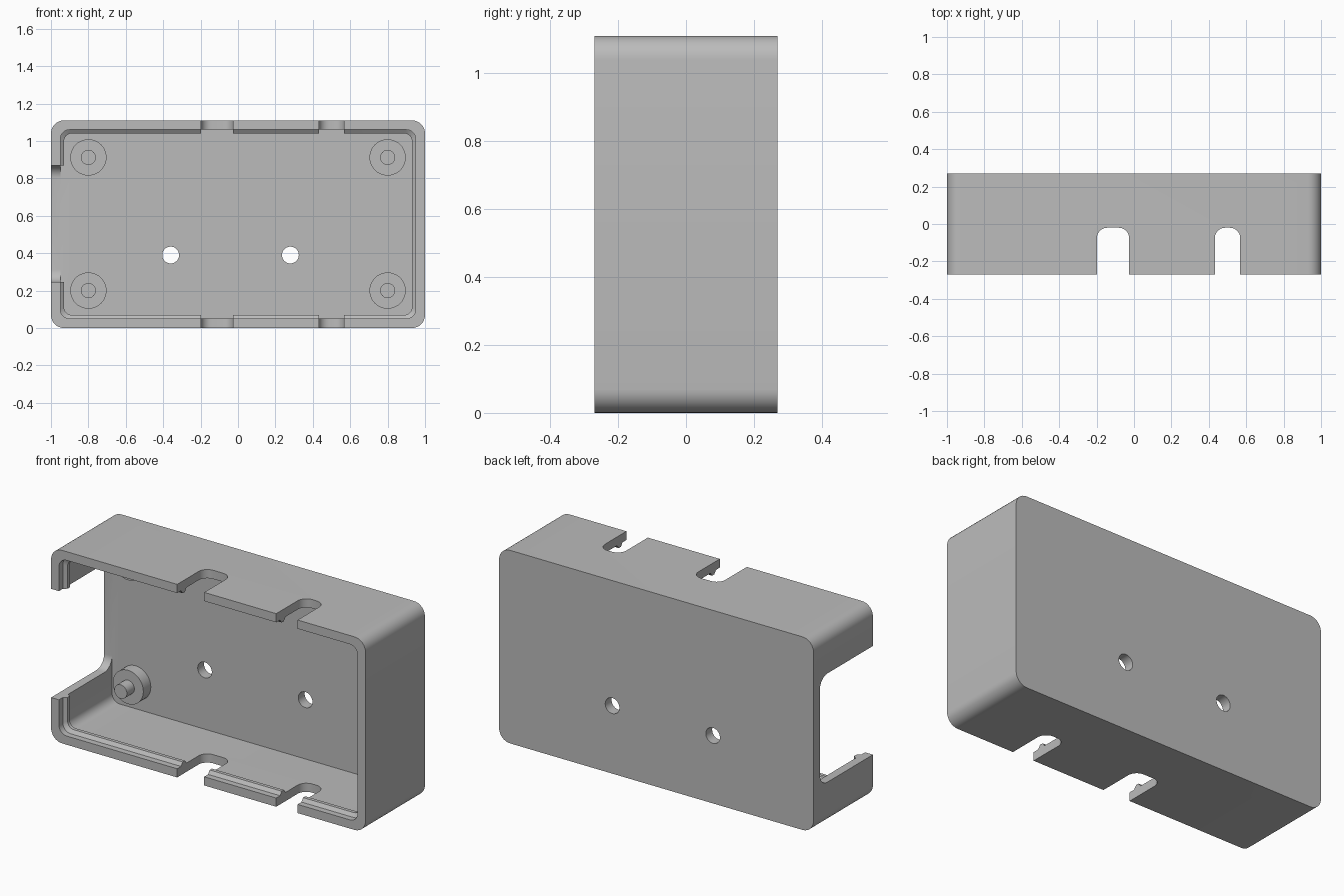
import bpy, bmesh, math
from mathutils import Matrix, Vector

if "Cube" in bpy.data.objects:
    bpy.data.objects.remove(bpy.data.objects["Cube"], do_unlink=True)

WIDTH, DEPTH, HEIGHT = 2.0, 0.54, 1.11
FRONT, BACK, FLOOR = -DEPTH / 2, DEPTH / 2, 0.212

grey = bpy.data.materials.new("plain grey")
grey.use_nodes = True
colour = (0.5, 0.5, 0.5, 1)
grey.diffuse_color = colour
grey.node_tree.nodes["Principled BSDF"].inputs["Base Color"].default_value = colour


def rounded_rect(a0, a1, b0, b1, r, steps=8):
    """Outline of a rounded rectangle as (a, b) pairs."""
    points = []
    corners = [(a1 - r, b1 - r), (a0 + r, b1 - r), (a0 + r, b0 + r), (a1 - r, b0 + r)]
    for i, (ca, cb) in enumerate(corners):
        for s in range(steps + 1):
            t = math.pi / 2 * (i + s / steps)
            points.append((ca + r * math.cos(t), cb + r * math.sin(t)))
    return points


def loft(name, rings):
    """Join equal rings of points into a closed solid."""
    bm = bmesh.new()
    loops = [[bm.verts.new(p) for p in ring] for ring in rings]
    n = len(loops[0])
    for lower, upper in zip(loops, loops[1:]):
        for i in range(n):
            j = (i + 1) % n
            bm.faces.new((lower[i], lower[j], upper[j], upper[i]))
    bm.faces.new(loops[0][::-1])
    bm.faces.new(loops[-1])
    bmesh.ops.recalc_face_normals(bm, faces=bm.faces)
    mesh = bpy.data.meshes.new(name)
    bm.to_mesh(mesh)
    bm.free()
    mesh.materials.append(grey)
    obj = bpy.data.objects.new(name, mesh)
    bpy.context.collection.objects.link(obj)
    return obj


def turned(name, x, z, profile, sides=40):
    """Round part along y from (y, radius) pairs."""
    angles = [2 * math.pi * i / sides for i in range(sides)]
    return loft(name, [[(x + r * math.cos(t), y, z + r * math.sin(t)) for t in angles]
                       for y, r in profile])


def smooth(obj):
    bpy.ops.object.select_all(action="DESELECT")
    obj.select_set(True)
    bpy.context.view_layer.objects.active = obj
    bpy.ops.object.shade_smooth_by_angle(angle=math.radians(30))


# Open tray: outer shell, rim, snap bead around the inside, then the floor
sections = [(BACK, 0, 0.07), (FRONT, 0, 0.07), (FRONT, 0.05, 0.05),
            (-0.235, 0.05, 0.05), (-0.22, 0.07, 0.04), (-0.2, 0.07, 0.04),
            (-0.185, 0.05, 0.05), (FLOOR, 0.05, 0.05)]
case = loft("case", [[(x, y, z) for x, z in rounded_rect(
    -WIDTH / 2 + inset, WIDTH / 2 - inset, inset, HEIGHT - inset, r)]
    for y, inset, r in sections])

# Cutters: cable slots through top and bottom, side opening, two floor holes
cutters = []
for x0, x1 in ((-0.198, -0.026), (0.432, 0.568)):
    outline = rounded_rect(x0, x1, -0.5, -0.02, 0.055)
    cutters.append(loft("slot_cutter", [[(x, y, z) for x, y in outline] for z in (-0.1, 1.2)]))
outline = rounded_rect(-0.5, FLOOR, 0.245, 0.87, 0.068)
cutters.append(loft("side_cutter", [[(x, y, z) for y, z in outline] for x in (-1.1, -0.9)]))
for x in (-0.36, 0.28):
    cutters.append(turned("hole_cutter", x, 0.39, [(0.1, 0.045), (0.4, 0.045)]))

bpy.context.view_layer.objects.active = case
for cutter in cutters:
    cut = case.modifiers.new("cut", "BOOLEAN")
    cut.operation = "DIFFERENCE"
    cut.solver = "EXACT"
    cut.object = cutter
    cutter.hide_render = True
    bpy.ops.object.modifier_apply(modifier=cut.name)
    bpy.data.objects.remove(cutter, do_unlink=True)
smooth(case)

# Four mounting posts, each a wide boss with a locating pin
for side, x in (("right", -0.8), ("left", 0.8)):
    for level, z in (("lower", 0.2), ("upper", 0.912)):
        smooth(turned(f"{level}_{side}_post", x, z,
                      [(FLOOR + 0.02, 0.097), (0.144, 0.097), (0.144, 0.04), (0.076, 0.04)]))
